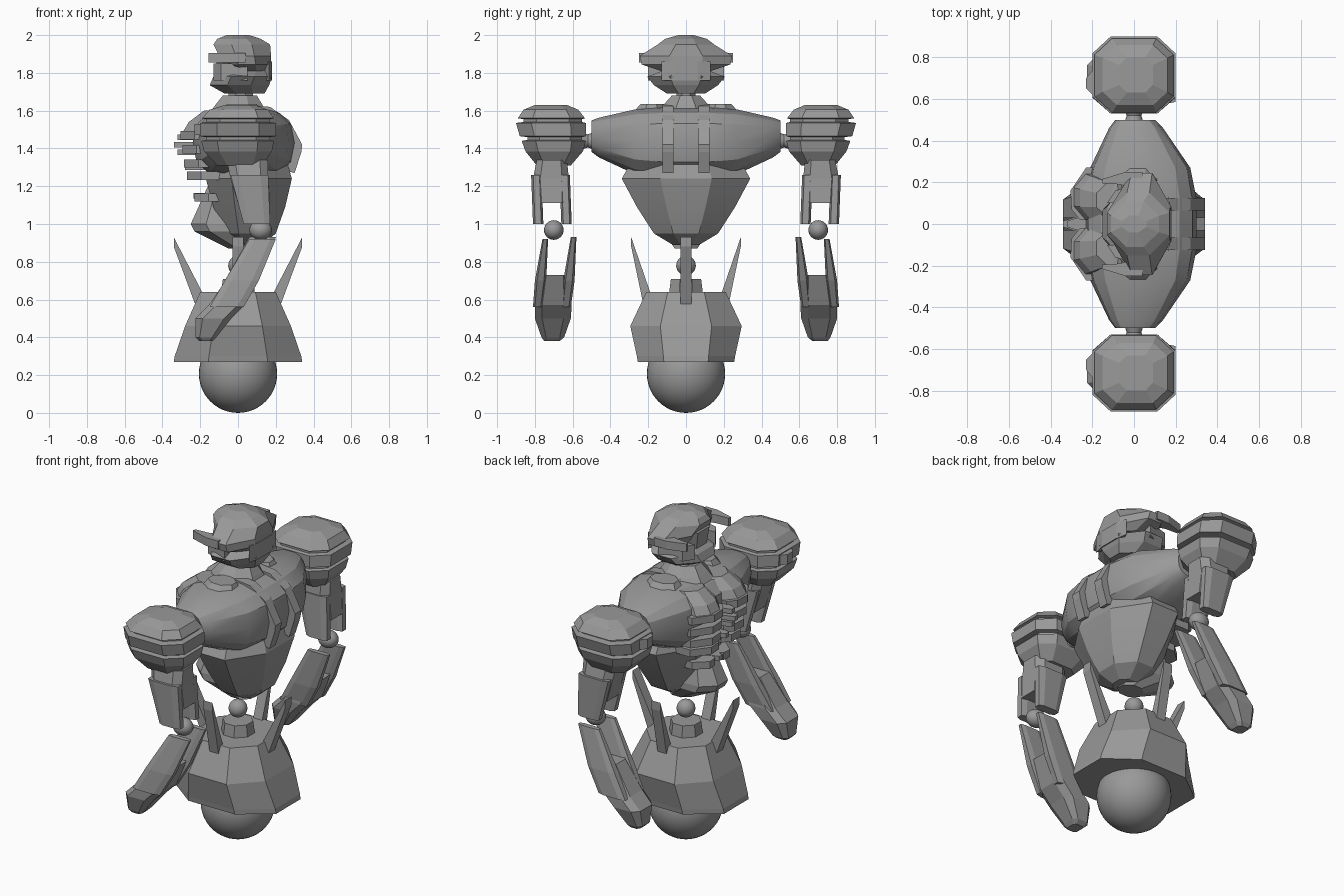
import bpy, bmesh, math
from mathutils import Vector, Matrix

if "Cube" in bpy.data.objects:
    bpy.data.objects.remove(bpy.data.objects["Cube"], do_unlink=True)

GREY = bpy.data.materials.new("mid_grey")
GREY.use_nodes = True
GREY.diffuse_color = (0.32, 0.32, 0.32, 1)
GREY.node_tree.nodes["Principled BSDF"].inputs["Base Color"].default_value = (0.32, 0.32, 0.32, 1)


def finish(name, bm, smooth=0):
    bmesh.ops.recalc_face_normals(bm, faces=bm.faces)
    mesh = bpy.data.meshes.new(name)
    bm.to_mesh(mesh)
    bm.free()
    mesh.materials.append(GREY)
    ob = bpy.data.objects.new(name, mesh)
    bpy.context.collection.objects.link(ob)
    if smooth:
        bpy.ops.object.select_all(action='DESELECT')
        ob.select_set(True)
        bpy.context.view_layer.objects.active = ob
        bpy.ops.object.shade_smooth_by_angle(angle=math.radians(smooth))
    return ob


def loft(name, rings, side=1, smooth=0):
    """Skin a stack of equal rings and cap both ends."""
    bm = bmesh.new()
    rows = [[bm.verts.new((p[0], p[1] * side, p[2])) for p in r] for r in rings]
    n = len(rows[0])
    for a, b in zip(rows, rows[1:]):
        for i in range(n):
            j = (i + 1) % n
            bm.faces.new((a[i], a[j], b[j], b[i]))
    bm.faces.new(rows[0])
    bm.faces.new(rows[-1])
    return finish(name, bm, smooth)


def octa(x0, x1, y0, y1, z, c=0.3):
    """Rectangle with cut corners, at height z."""
    dx, dy = (x1 - x0) * c, (y1 - y0) * c
    return [(x1, y0 + dy, z), (x1, y1 - dy, z), (x1 - dx, y1, z), (x0 + dx, y1, z),
            (x0, y1 - dy, z), (x0, y0 + dy, z), (x0 + dx, y0, z), (x1 - dx, y0, z)]


def stack(name, sections, side=1, c=0.3, smooth=0):
    return loft(name, [octa(*s, c=c) for s in sections], side, smooth)


def ball(name, pos, r, scale=(1, 1, 1), seg=32):
    bm = bmesh.new()
    bmesh.ops.create_uvsphere(bm, u_segments=seg, v_segments=seg // 2, radius=r,
                              matrix=Matrix.Translation(pos) @ Matrix.Diagonal((*scale, 1)))
    return finish(name, bm, 40)


def slab(name, outline, lo, hi, axis, side=1):
    """Extrude an outline: axis 'y' takes (x, z) points, axis 'z' takes (x, y)."""
    def put(p, t):
        return (p[0], t, p[1]) if axis == 'y' else (p[0], p[1], t)
    return loft(name, [[put(p, lo) for p in outline], [put(p, hi) for p in outline]], side)


# Rolling base
ball("base_ball", (0, 0, 0.207), 0.207, seg=48)
stack("skirt", [(-.34, .34, -.255, .255, .27), (-.335, .335, -.26, .26, .3),
                (-.28, .28, -.295, .295, .46), (-.2, .2, -.21, .21, .64)], c=0.27)
stack("waist_hub", [(-.09, .09, -.09, .09, .63), (-.08, .08, -.08, .08, .71)])
ball("waist_joint", (0, 0, .78), .052)

# Four upright fins around the skirt
for k in range(4):
    reach = 0.34 if k % 2 == 0 else 0.29
    turn = Matrix.Rotation(k * math.pi / 2, 3, 'Z')
    prof = [(.19, .64), (.225, .57), (reach, .88), (reach, .93)]
    rings = [[turn @ Vector((x, w, z)) for x, z in prof] for w in (-.03, .03)]
    loft("skirt_fin", rings)


# Chest barrel, running from shoulder to shoulder
def barrel(y, x0, x1, z0, z1, n=14):
    pts = []
    for i in range(n):
        a = 2 * math.pi * i / n
        cx, sz = math.cos(a), math.sin(a)
        pts.append(((x0 + x1) / 2 + (x1 - x0) / 2 * math.copysign(abs(cx) ** .75, cx), y,
                    (z0 + z1) / 2 + (z1 - z0) / 2 * math.copysign(abs(sz) ** .75, sz)))
    return pts


half = [(.5, -.09, .1, 1.38, 1.55), (.46, -.12, .14, 1.35, 1.565),
        (.27, -.21, .27, 1.26, 1.61), (.12, -.24, .3, 1.24, 1.62)]
loft("chest", [barrel(-y, *r) for y, *r in half] + [barrel(y, *r) for y, *r in reversed(half)],
     smooth=25)

# Tapered abdomen and the pelvis wedge in front of it
stack("abdomen", [(-.16, .26, -.29, .29, 1.33), (-.17, .285, -.34, .34, 1.24),
                  (-.13, .25, -.26, .26, 1.09), (-.08, .2, -.17, .17, .95),
                  (.0, .13, -.07, .07, .89)], smooth=25)
stack("pelvis_wedge", [(-.16, 0, -.07, .07, 1.2), (-.25, .02, -.12, .12, 1.0),
                       (-.23, .04, -.12, .12, .96), (-.05, .1, -.06, .06, .87)])

# Ribs and breast plates, mirrored
rib = [(-.26, .02), (-.3, .07), (-.305, .16), (-.23, .27), (-.1, .27), (-.1, .02)]
for side in (1, -1):
    for z, push, size in ((1.47, 0, 1), (1.395, .01, 1), (1.32, .02, .95),
                          (1.255, .035, .88), (1.14, .075, .6)):
        slab("rib", [(x + push, y * size) for x, y in rib], z - .022, z + .022, 'z', side)
    stack("breast_plate", [(-.29, -.1, .02, .24, 1.49), (-.26, -.08, .02, .23, 1.54),
                           (-.18, 0, .03, .2, 1.6)], side)
for z, x in ((1.46, -.32), (1.42, -.34), (1.38, -.32), (1.3, -.28), (1.15, -.235)):
    slab("sternum_spike", [(x, -.015), (x, .015), (x + .08, .04), (-.1, .04),
                           (-.1, -.04), (x + .08, -.04)], z - .014, z + .014, 'z')

# Back straps
outer = [(.02, 1.635), (.17, 1.62), (.27, 1.55), (.34, 1.42), (.335, 1.38), (.3, 1.27)]
inner = [(.26, 1.28), (.28, 1.4), (.22, 1.52), (.14, 1.58), (.02, 1.6)]
for side in (1, -1):
    slab("back_strap", outer + inner, .065, .125, 'y', side)
    stack("trapezius", [(-.1, .13, .08, .3, 1.57), (-.06, .1, .12, .24, 1.635)], side)

# Neck
stack("neck_collar", [(-.15, .15, -.15, .15, 1.59), (-.12, .13, -.12, .12, 1.63),
                      (-.08, .1, -.075, .075, 1.68)])
stack("neck_post", [(-.05, .08, -.05, .05, 1.66), (-.05, .08, -.05, .05, 1.76)])

# Head: jaw, skull, helmet, brow horns
stack("jaw", [(-.07, .14, -.1, .1, 1.69), (-.15, .165, -.17, .17, 1.735),
              (-.13, .18, -.205, .205, 1.78), (-.08, .17, -.1, .1, 1.82)])
stack("skull", [(-.1, .14, -.12, .12, 1.76), (-.12, .14, -.14, .14, 1.9)])
stack("helmet", [(-.06, .17, -.13, .13, 1.81), (-.08, .175, -.235, .235, 1.845),
                 (-.1, .175, -.245, .245, 1.89), (-.13, .17, -.15, .15, 1.95),
                 (-.11, .12, -.11, .11, 1.98), (-.06, .06, -.04, .04, 2.0)], c=.32)
slab("nape_guard", [(.165, -.13), (.18, -.06), (.18, .06), (.165, .13), (.1, 0)], 1.76, 1.86, 'z')
for side in (1, -1):
    slab("brow_horn", [(.04, .25), (-.04, .25), (-.155, .215), (-.15, .195),
                       (-.07, .19), (.04, .16)], 1.855, 1.905, 'z', side)
    slab("cheek_guard", [(-.13, .1), (-.09, .16), (.05, .2), (.05, .1)], 1.76, 1.85, 'z', side)


# Arms: the lower end swings forward
def bar(name, ends, side):
    """Bar skinned through (x centre, half depth, y0, y1, z) stations."""
    stack(name, [(x - h, x + h, y0, y1, z) for x, h, y0, y1, z in ends], side, c=.2)


for side, where in ((1, "far"), (-1, "near")):
    loft(where + "_shoulder_axle", [
        [(r * math.cos(a * math.pi / 6), y, 1.44 + r * math.sin(a * math.pi / 6)) for a in range(12)]
        for y, r in ((.46, .055), (.52, .035), (.58, .055))], side, 30)
    # Shoulder shell with two grooves
    stack(where + "_shoulder_shell", [
        (-.11, .13, .61, .79, 1.31), (-.18, .18, .545, .85, 1.385), (-.195, .19, .53, .87, 1.44),
        (-.17, .17, .55, .84, 1.445), (-.17, .17, .55, .84, 1.46), (-.2, .2, .53, .88, 1.465),
        (-.2, .2, .53, .9, 1.535), (-.17, .17, .55, .86, 1.54), (-.17, .17, .55, .86, 1.555),
        (-.19, .19, .535, .89, 1.56), (-.15, .16, .57, .86, 1.605), (-.07, .09, .63, .8, 1.63)],
        side, c=.22)
    slab(where + "_shoulder_stud", [(-.23, .65), (-.23, .7), (-.18, .76), (-.18, .6)],
         1.47, 1.53, 'z', side)
    # Upper arm fork
    bar(where + "_upper_arm", [(.05, .11, .63, .79, 1.34), (.06, .1, .62, .81, 1.24),
                               (.085, .085, .62, .8, 1.11)], side)
    for y0, y1 in ((.605, .66), (.755, .81)):
        bar(where + "_upper_prong", [(.06, .1, y0 + .01, y1 + .01, 1.26),
                                     (.1, .07, y0, y1, 1.0)], side)
    ball(where + "_elbow", (.12, .7 * side, .968), .052, (1.15, 1, 1), 24)
    # Forearm fork, cuff and blunt hand
    for y0, y1, top in ((.58, .63, .93), (.73, .78, .92)):
        bar(where + "_forearm_prong", [(.13, .07, y0, y1 - .02, top),
                                       (.02, .09, y0 + .01, y1 + .02, .7),
                                       (-.06, .09, y0 + .03, y1 + .03, .56)], side)
    bar(where + "_forearm", [(.03, .075, .62, .77, .73), (-.06, .095, .605, .8, .57),
                             (-.13, .095, .61, .8, .5), (-.17, .055, .645, .765, .4),
                             (-.17, .035, .67, .75, .38)], side)
